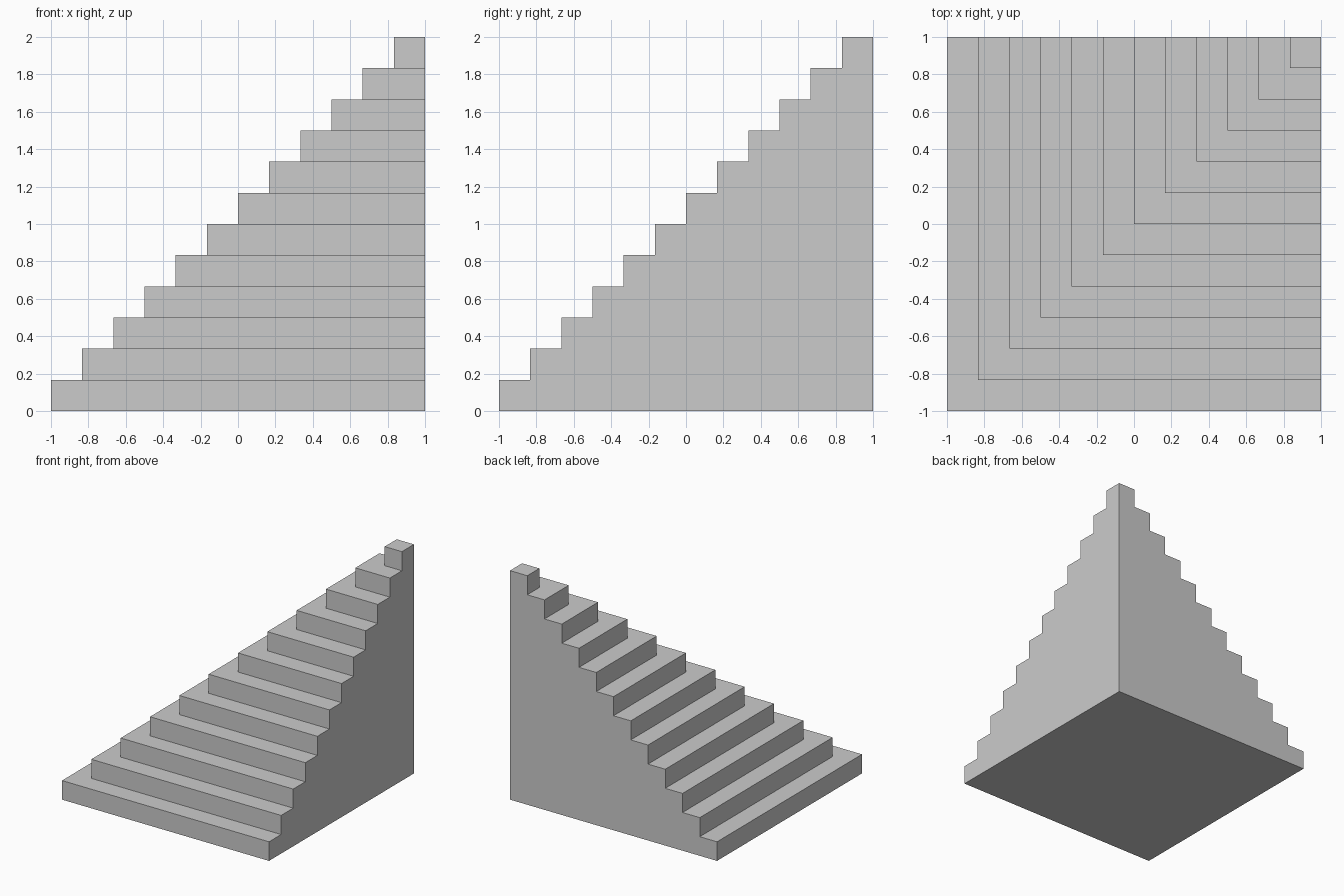
import bpy
import bmesh

if "Cube" in bpy.data.objects:
    bpy.data.objects.remove(bpy.data.objects["Cube"])

STEPS = 12
S = 2 / STEPS

bm = bmesh.new()


def corner_line(inset, z):
    """Three points of an L-shaped step edge: back end, corner, right end."""
    e = -1 + inset
    return [bm.verts.new(p) for p in ((e, 1, z), (e, e, z), (1, e, z))]


# Stepped edge lines, alternating riser bottom and riser top
lines = []
for k in range(STEPS):
    lines.append(corner_line(k * S, k * S))
    lines.append(corner_line(k * S, (k + 1) * S))

base_corner = bm.verts.new((1, 1, 0))
top_corner = bm.verts.new((1, 1, 2))

# Risers (two quads each) and L-shaped treads
for i, (low, high) in enumerate(zip(lines, lines[1:])):
    if i % 2 == 0:
        for j in (0, 1):
            bm.faces.new((low[j], low[j + 1], high[j + 1], high[j]))
    else:
        bm.faces.new(low + high[::-1])

# Bottom and top squares
bm.faces.new(lines[0] + [base_corner])
bm.faces.new(lines[-1] + [top_corner])

# Flat stepped walls at the back and right
for end in (0, 2):
    bm.faces.new([base_corner] + [line[end] for line in lines] + [top_corner])

bmesh.ops.recalc_face_normals(bm, faces=bm.faces)

mesh = bpy.data.meshes.new("corner_stairs")
bm.to_mesh(mesh)
bm.free()
stairs = bpy.data.objects.new("corner_stairs", mesh)
bpy.context.collection.objects.link(stairs)
